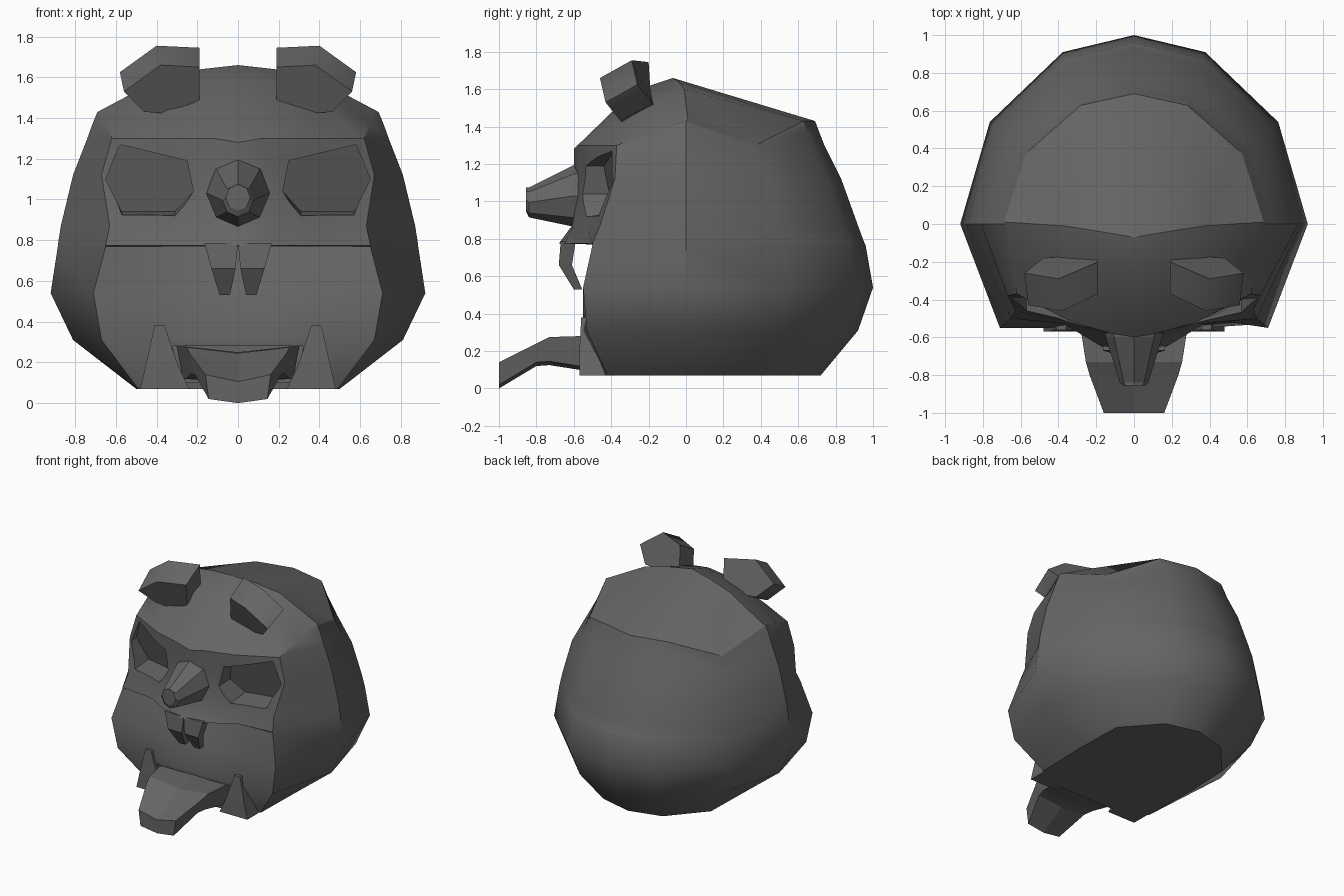
import bpy, bmesh
from math import sin, cos, pi, radians

if "Cube" in bpy.data.objects:
    bpy.data.objects.remove(bpy.data.objects["Cube"])

dark = bpy.data.materials.new("dark_grey")
dark.diffuse_color = (.13, .13, .13, 1)
dark.use_nodes = True
dark.node_tree.nodes["Principled BSDF"].inputs["Base Color"].default_value = dark.diffuse_color


def make(name, verts, faces):
    bm = bmesh.new()
    vs = [bm.verts.new(v) for v in verts]
    for f in faces:
        bm.faces.new([vs[i] for i in f])
    bmesh.ops.recalc_face_normals(bm, faces=bm.faces)
    me = bpy.data.meshes.new(name)
    bm.to_mesh(me)
    bm.free()
    me.materials.append(dark)
    ob = bpy.data.objects.new(name, me)
    bpy.context.collection.objects.link(ob)
    return ob


def smooth(ob, angle):
    bpy.ops.object.select_all(action='DESELECT')
    bpy.context.view_layer.objects.active = ob
    ob.select_set(True)
    bpy.ops.object.shade_smooth_by_angle(angle=radians(angle))


def bridge(count, n):
    return [(r * n + i, r * n + (i + 1) % n, (r + 1) * n + (i + 1) % n, (r + 1) * n + i)
            for r in range(count - 1) for i in range(n)]


def loft(name, rings, side=1):
    n = len(rings[0])
    verts = [(side * x, y, z) for ring in rings for x, y, z in ring]
    faces = bridge(len(rings), n)
    faces += [tuple(range(n)), tuple(range(len(verts) - n, len(verts)))]
    return make(name, verts, faces)


def rect(x0, x1, y0, y1, z):
    return [(x0, y0, z), (x1, y0, z), (x1, y1, z), (x0, y1, z)]


# head: each level is z, half width, back depth, then face points from cheek edge to middle
levels = [
    (.07, .50, .72, [(.49, -.42), (.36, -.50), (.20, -.52), (0, -.52)]),
    (.31, .81, .92, [(.67, -.53), (.36, -.55), (.18, -.55), (0, -.55)]),
    (.54, .92, 1.0, [(.71, -.55), (.38, -.50), (.17, -.49), (0, -.49)]),
    (.768, .885, .96, [(.65, -.50), (.37, -.43), (.16, -.41), (0, -.41)]),
    (.775, .885, .955, [(.65, -.50), (.37, -.53), (.17, -.65), (0, -.68)]),
    (.87, .87, .92, [(.63, -.46), (.33, -.53), (.13, -.60), (0, -.61)]),
    (1.12, .81, .83, [(.67, -.38), (.40, -.48), (.15, -.57), (0, -.60)]),
    (1.30, .74, .74, [(.62, -.37), (.33, -.52), (.12, -.58), (0, -.60)]),
    (1.37, .715, .713, [(.65, -.18), (.36, -.26), (.15, -.28), (0, -.28)]),
    (1.43, .69, .69, [(.68, .01), (.37, -.01), (.18, -.04), (0, -.07)]),
]
special = {(7, 2): 1.20, (7, 7): 1.28, (8, 2): 1.25, (8, 5): 1.51, (8, 6): 1.57, (8, 7): 1.59,
           (9, 2): 1.30, (9, 4): 1.435, (9, 5): 1.60, (9, 6): 1.64, (9, 7): 1.66}
verts = []
for k, (z, w, d, face) in enumerate(levels):
    f = 1.25 if k == 0 else 1
    half = [(0, d), (.41 * w * f, .91 * d), (.83 * w * min(f, 1.18), .54 * d), (w, 0)] + face
    half = [(x, y, special.get((k, i), z)) for i, (x, y) in enumerate(half)]
    verts += half + [(-x, y, z1) for x, y, z1 in half[6:0:-1]]
faces = bridge(len(levels), 14) + [tuple(range(14))]
top = 14 * (len(levels) - 1)
for i in range(3):
    q = (i, i + 1, 6 - i, 7 - i)
    faces.append(tuple(top + j for j in q))
    faces.append(tuple(top + (14 - j) % 14 for j in q))
head = make("head", verts, faces)

# cutters: eye sockets and mouth slot
eye = [(.25, 1.19), (.58, 1.27), (.65, 1.10), (.57, .89), (.31, .89), (.22, 1.04)]
cutters = [loft("eye_cutter", [[(x, -.8, z) for x, z in eye],
                               [(x, -.47 + .23 * x - .25 * (z - 1.08), max(z, .94)) for x, z in eye]], s)
           for s in (1, -1)]
cutters.append(loft("mouth_cutter", [rect(-.30, .30, -.7, -.42, .10),
                                     rect(-.32, .32, -.7, -.42, .28)]))
bpy.context.view_layer.objects.active = head
for c in cutters:
    m = head.modifiers.new("cut", 'BOOLEAN')
    m.operation, m.solver, m.object = 'DIFFERENCE', 'EXACT', c
    bpy.ops.object.modifier_apply(modifier=m.name)
    bpy.data.objects.remove(c)
smooth(head, 33)

# nose: tapered octagon
loft("nose", [[(rx * sin(i * pi / 4), y, zc + rz * cos(i * pi / 4)) for i in range(8)]
              for y, zc, rx, rz in [(-.52, 1.03, .17, .18), (-.60, 1.03, .15, .165),
                                    (-.84, .995, .075, .08), (-.855, 1.01, .06, .065)]])

for s in (1, -1):
    # ears: slanted six-sided blocks
    ear = [(.19, -.37, 1.65), (.38, -.46, 1.66), (.56, -.43, 1.53),
           (.46, -.35, 1.43), (.31, -.34, 1.42), (.19, -.36, 1.49)]
    back = [(x + .02 if x > .2 else .19, y + .17, z + .095) for x, y, z in ear]
    smooth(loft("ear", [ear, back], s), 50)
    # upper front teeth hanging off the lip
    loft("upper_tooth", [rect(.0, .165, -.67, -.59, .785),
                         rect(.012, .13, -.68, -.61, .66), rect(.04, .09, -.60, -.555, .53)], s)
    # lower tusks at the mouth corners
    loft("lower_tusk", [rect(.24, .48, -.57, -.43, .07), rect(.30, .45, -.57, -.48, .20),
                        rect(.36, .41, -.56, -.49, .38)], s)

# tongue: dished slab sloping down to the front
loft("tongue", [[(-w, y, t), (0, y, t - dip), (w, y, t), (.9 * w, y, b), (0, y, b - .02), (-.9 * w, y, b)]
                for y, w, t, dip, b in [(-.43, .30, .28, .03, .12), (-.57, .28, .28, .03, .12),
                                        (-.73, .255, .275, .03, .145), (-.80, .235, .24, .035, .14),
                                        (-1.0, .16, .14, .035, .02)]])
